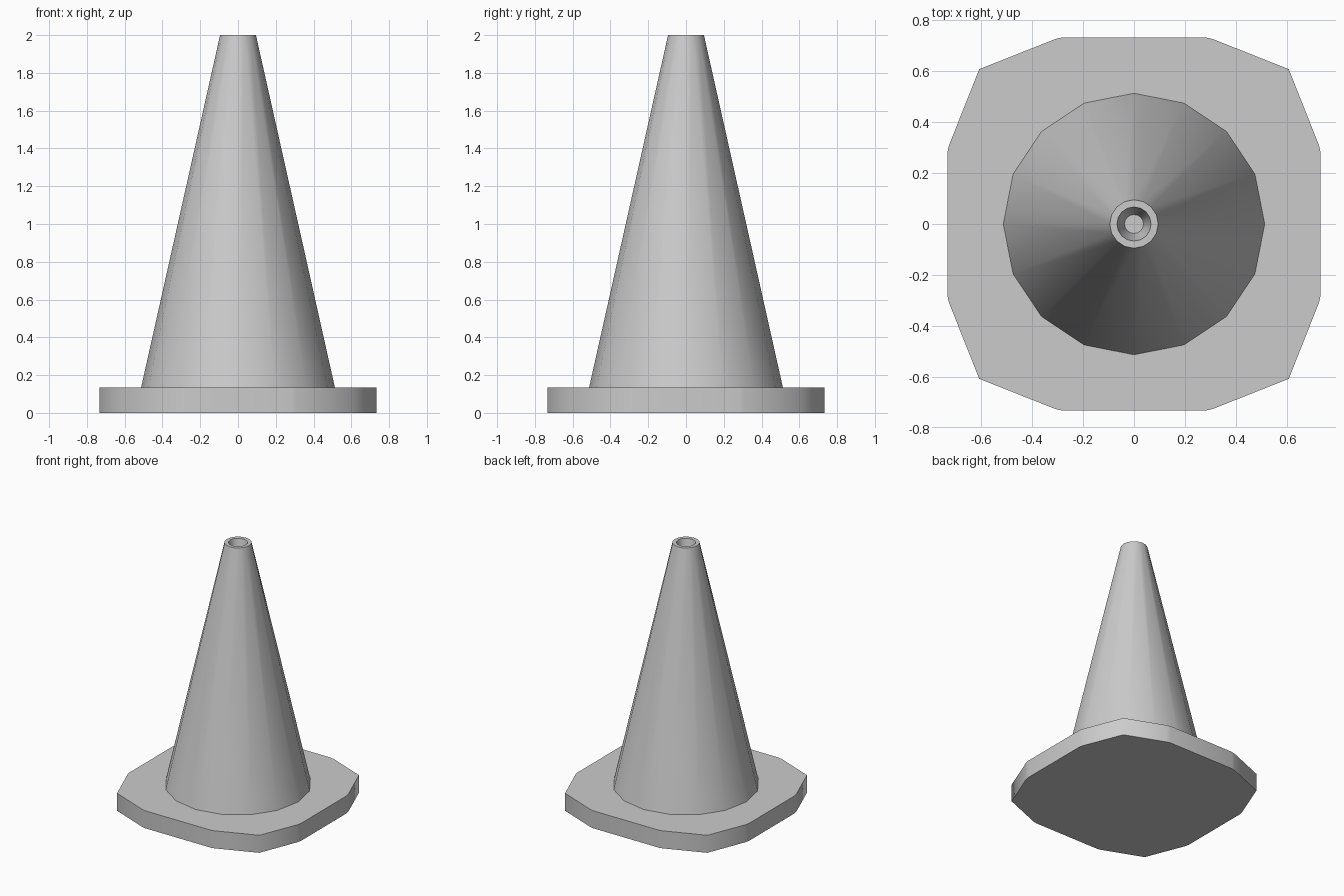
import bpy, bmesh, math

if "Cube" in bpy.data.objects:
    bpy.data.objects.remove(bpy.data.objects["Cube"])

SIDES = 16


def finish(name, bm):
    bmesh.ops.recalc_face_normals(bm, faces=bm.faces)
    mesh = bpy.data.meshes.new(name)
    bm.to_mesh(mesh)
    bm.free()
    obj = bpy.data.objects.new(name, mesh)
    bpy.context.collection.objects.link(obj)
    bpy.ops.object.select_all(action='DESELECT')
    obj.select_set(True)
    bpy.context.view_layer.objects.active = obj
    bpy.ops.object.shade_smooth_by_angle(angle=math.radians(60))
    return obj


def loft(name, rings):
    """Skin a stack of rings and cap both ends."""
    bm = bmesh.new()
    loops = [[bm.verts.new(p) for p in ring] for ring in rings]
    n = len(loops[0])
    for a, b in zip(loops, loops[1:]):
        for i in range(n):
            j = (i + 1) % n
            bm.faces.new((a[i], a[j], b[j], b[i]))
    bm.faces.new(loops[0][::-1])
    bm.faces.new(loops[-1])
    return finish(name, bm)


def circle(r, z):
    step = math.tau / SIDES
    return [(r * math.cos(i * step), r * math.sin(i * step), z) for i in range(SIDES)]


# Base slab: one side's outline, repeated by quarter turns
side = [(0.725, -0.31), (0.732, -0.28), (0.732, 0.28), (0.725, 0.31), (0.607, 0.607)]
outline = []
for q in range(4):
    c, s = round(math.cos(q * math.pi / 2)), round(math.sin(q * math.pi / 2))
    outline += [(c * x - s * y, s * x + c * y) for x, y in side]
loft("base", [[(x, y, z) for x, y in outline] for z in (0, 0.135)])

# Tapered body with a flat rim and a narrowing recess in the tip
profile = [(0.514, 0.13), (0.095, 2.0), (0.067, 2.0), (0.037, 1.86)]
loft("cone_body", [circle(r, z) for r, z in profile])
